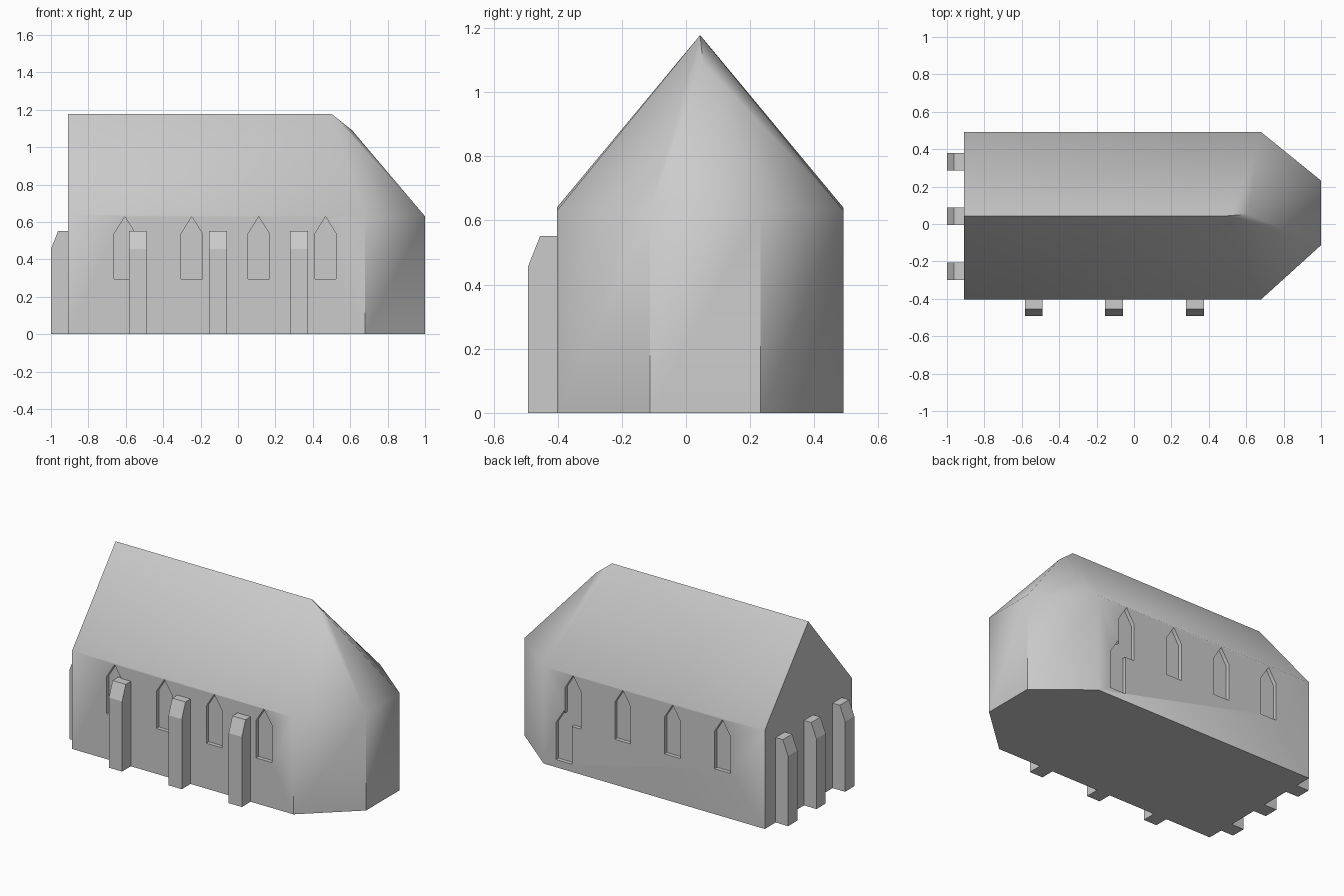
import bpy, bmesh, math
from mathutils import Vector

if "Cube" in bpy.data.objects:
    bpy.data.objects.remove(bpy.data.objects["Cube"])

stone = bpy.data.materials.new("pale grey stone")
stone.diffuse_color = (0.6, 0.6, 0.6, 1)
stone.use_nodes = True
stone.node_tree.nodes["Principled BSDF"].inputs["Base Color"].default_value = stone.diffuse_color


def make_object(name, verts, faces):
    bm = bmesh.new()
    vs = [bm.verts.new(v) for v in verts]
    for f in faces:
        bm.faces.new([vs[i] for i in f])
    bmesh.ops.recalc_face_normals(bm, faces=bm.faces)
    mesh = bpy.data.meshes.new(name)
    bm.to_mesh(mesh)
    bm.free()
    mesh.materials.append(stone)
    ob = bpy.data.objects.new(name, mesh)
    bpy.context.collection.objects.link(ob)
    return ob


def prism(name, profile, offset):
    """Extrude a closed 3D profile along an offset vector."""
    n = len(profile)
    pts = [Vector(p) for p in profile]
    verts = pts + [p + Vector(offset) for p in pts]
    faces = [list(range(n)), list(range(2 * n - 1, n - 1, -1))]
    faces += [[i, (i + 1) % n, n + (i + 1) % n, n + i] for i in range(n)]
    return make_object(name, verts, faces)


# Chapel body: nave with gable at the left, angled apse at the right
plan = [(-0.91, -0.403, 0.64), (0.68, -0.403, 0.63), (1.0, -0.113, 0.63),
        (1.0, 0.232, 0.63), (0.68, 0.491, 0.63), (-0.91, 0.491, 0.64)]
verts = [(x, y, 0) for x, y, z in plan] + plan
verts += [(-0.91, 0.044, 1.178), (0.50, 0.044, 1.178), (0.61, 0.053, 1.09)]
G, A, B = 12, 13, 14
faces = [[5, 4, 3, 2, 1, 0]]
faces += [[i, i + 1, i + 7, i + 6] for i in range(5)]           # walls
faces += [[5, 0, 6, G, 11]]                                     # gable
faces += [[6, 7, A, G], [10, 11, G, A], [7, 8, A], [8, B, A],   # roof
          [8, 9, B], [9, 10, B], [10, A, B]]
chapel = make_object("chapel_body", verts, faces)


# Pointed window recesses cut into both long walls
def cut_window(x, sill, wall_y, side, apex=0.333):
    w, depth = 0.057, 0.025
    prof = [(x - w, sill), (x + w, sill), (x + w, sill + 0.242),
            (x, sill + apex), (x - w, sill + 0.242)]
    cutter = prism("window_cutter", [(a, wall_y - side * depth, b) for a, b in prof],
                   (0, side * (depth + 0.05), 0))
    cutter.hide_render = True
    mod = chapel.modifiers.new("window", 'BOOLEAN')
    mod.operation = 'DIFFERENCE'
    mod.solver = 'EXACT'
    mod.object = cutter
    bpy.context.view_layer.objects.active = chapel
    bpy.ops.object.modifier_apply(modifier=mod.name)
    bpy.data.objects.remove(cutter)


for x in (-0.605, -0.247, 0.111, 0.468):
    cut_window(x, 0.295, -0.403, -1)
    cut_window(x, 0.295, 0.491, 1)
cut_window(0.533, 0.05, 0.491, 1)      # lower offset recess at the back

bpy.ops.object.select_all(action='DESELECT')
chapel.select_set(True)
bpy.context.view_layer.objects.active = chapel
bpy.ops.object.shade_smooth_by_angle(angle=math.radians(41))

# Buttresses with sloped caps: (distance out from wall, height)
profile = [(-0.01, 0), (0.09, 0), (0.09, 0.455), (0.052, 0.552), (-0.01, 0.552)]
for x in (-0.583, -0.154, 0.278):
    prism("front_buttress", [(x, -0.403 - d, z) for d, z in profile], (0.095, 0, 0))
for y in (-0.30, -0.006, 0.285):
    prism("end_buttress", [(-0.91 - d, y, z) for d, z in profile], (0, 0.095, 0))
